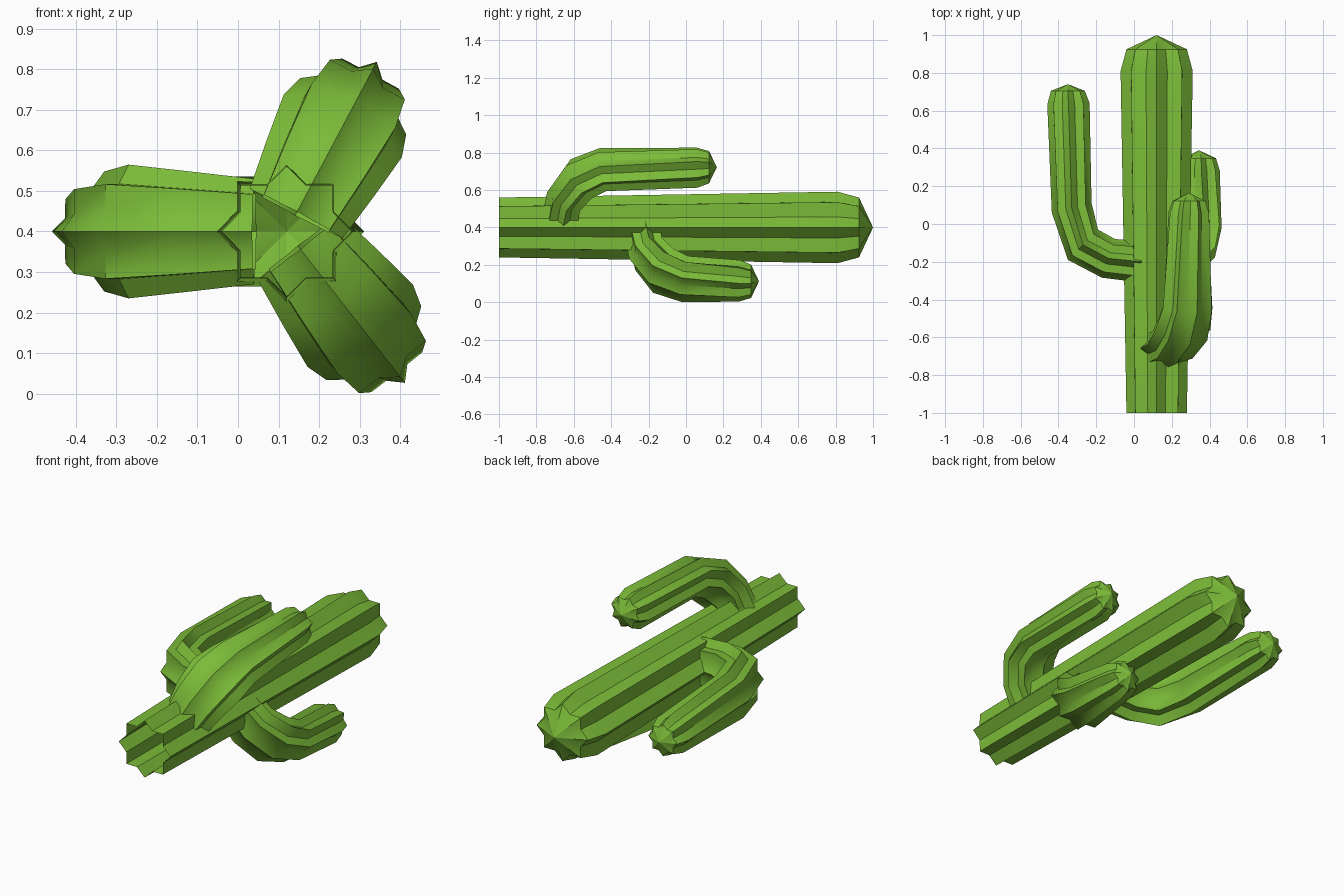
import bpy, bmesh, math
from mathutils import Vector

if "Cube" in bpy.data.objects:
    bpy.data.objects.remove(bpy.data.objects["Cube"])

green = bpy.data.materials.new("cactus_green")
green.diffuse_color = (0.20, 0.50, 0.04, 1)
green.use_nodes = True
green.node_tree.nodes["Principled BSDF"].inputs["Base Color"].default_value = green.diffuse_color

RIBS = 8
VALLEY = 0.77      # valley radius as a share of the ridge radius
CX, CZ = 0.12, 0.40  # trunk axis


def ribbed_tube(name, rings, tip):
    """Loft star-shaped rings (centre, axis u, axis v) and close them at a tip."""
    bm = bmesh.new()
    loops = []
    n = RIBS * 2
    for c, u, v in rings:
        loop = []
        for i in range(n):
            a = 2 * math.pi * i / n
            k = VALLEY if i % 2 else 1.0
            loop.append(bm.verts.new(c + (u * math.cos(a) + v * math.sin(a)) * k))
        loops.append(loop)
    for a, b in zip(loops, loops[1:]):
        for i in range(n):
            j = (i + 1) % n
            bm.faces.new((a[i], a[j], b[j], b[i]))
    top = bm.verts.new(tip)
    for i in range(n):
        bm.faces.new((loops[-1][i], loops[-1][(i + 1) % n], top))
    bmesh.ops.recalc_face_normals(bm, faces=bm.faces[:])
    mesh = bpy.data.meshes.new(name)
    bm.to_mesh(mesh)
    bm.free()
    mesh.materials.append(green)
    ob = bpy.data.objects.new(name, mesh)
    bpy.context.collection.objects.link(ob)
    bpy.ops.object.select_all(action='DESELECT')
    ob.select_set(True)
    bpy.context.view_layer.objects.active = ob
    bpy.ops.object.shade_smooth_by_angle(angle=math.radians(38))


# Trunk along y, open at the cut base
ribbed_tube("trunk",
            [(Vector((CX, y, CZ)), Vector((r, 0, 0)), Vector((0, 0, r)))
             for y, r in ((-1, 0.16), (0.81, 0.191), (0.925, 0.16))],
            Vector((CX, 1, CZ)))


def arm(name, direction, path, tip):
    """Bent arm in the plane of the trunk axis; path = (out, y, tilt, r_in, r_side)."""
    d = math.radians(direction)
    out = Vector((math.cos(d), 0, math.sin(d)))
    side = Vector((-math.sin(d), 0, math.cos(d)))
    up = Vector((0, 1, 0))
    base = Vector((CX, 0, CZ))
    rings = []
    for s, y, tilt, r_in, r_side in path:
        t = math.radians(tilt)
        normal = out * math.sin(t) - up * math.cos(t)
        rings.append((base + out * s + up * y, normal * r_in, side * r_side))
    ribbed_tube(name, rings, base + out * tip[0] + up * tip[1])


# Left arm
arm("left_arm", 180,
    [(0.08, -0.20, 3, 0.11, 0.13), (0.255, -0.182, 19, 0.108, 0.15),
     (0.39, -0.11, 45, 0.113, 0.165), (0.45, 0.085, 77, 0.108, 0.148),
     (0.467, 0.635, 88, 0.112, 0.112), (0.47, 0.705, 90, 0.09, 0.09)],
    (0.47, 0.74))

# Upper and lower arms share one shape, differing in position and length
for name, direction, shift, end in (("upper_arm", 62, 0.0, 0.165),
                                    ("lower_arm", -52, 0.44, 0.39)):
    arm(name, direction,
        [(0.05, -0.66 + shift, 3, 0.11, 0.13), (0.18, -0.64 + shift, 19, 0.108, 0.15),
         (0.295, -0.56 + shift, 45, 0.113, 0.165), (0.35, -0.445 + shift, 77, 0.108, 0.148),
         (0.362, end - 0.105, 88, 0.112, 0.112), (0.365, end - 0.042, 90, 0.09, 0.09)],
        (0.365, end))
